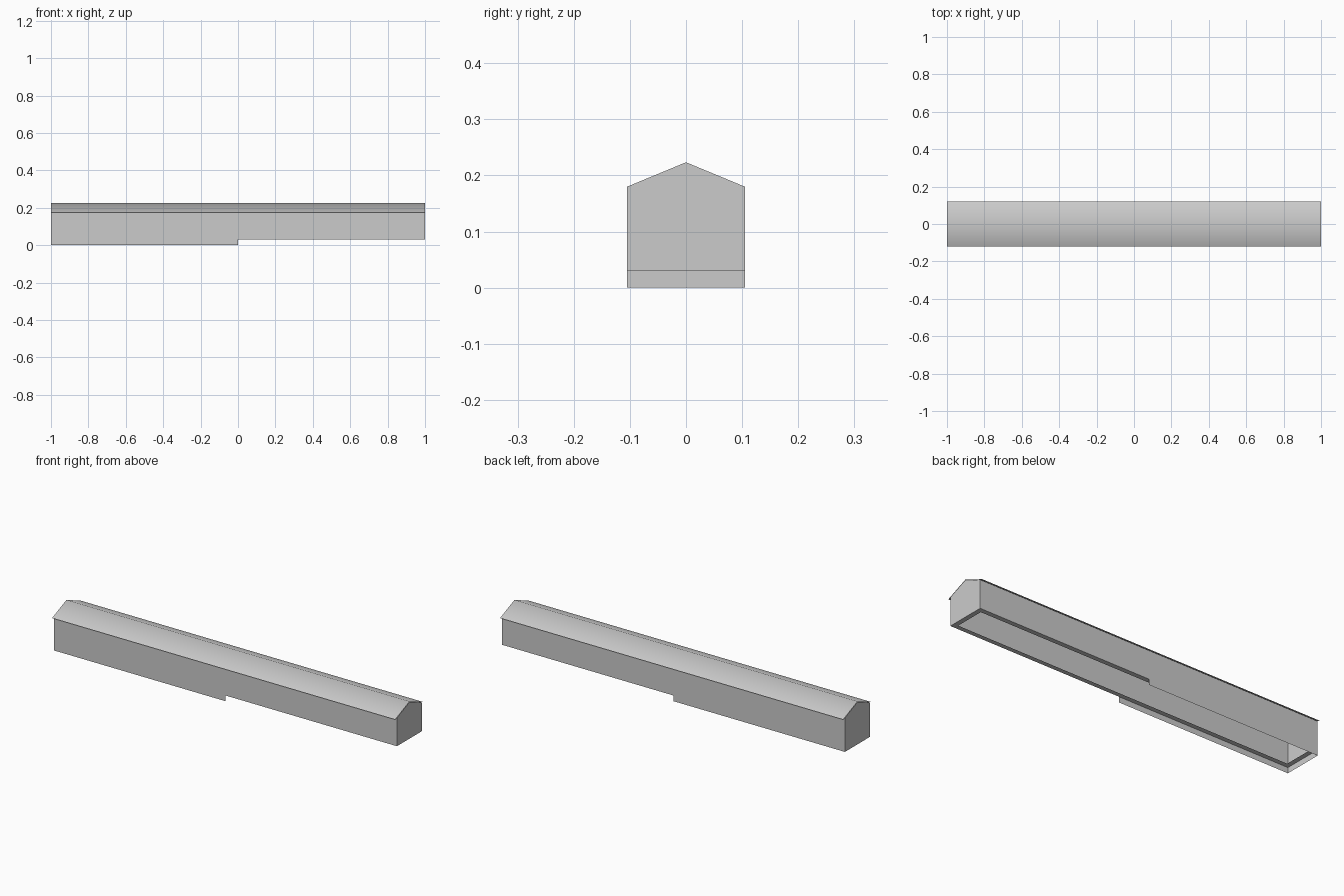
import bpy

if "Cube" in bpy.data.objects:
    bpy.data.objects.remove(bpy.data.objects["Cube"])

L = 1.0        # half length
W = 0.105      # half width of the walls
BASE = 0.03    # underside of the main hall
EAVE = 0.18
LEDGE = 0.025  # width of the rim under the walls


def add_mesh(name, verts, faces, smooth=False):
    mesh = bpy.data.meshes.new(name)
    mesh.from_pydata(verts, [], faces)
    for p in mesh.polygons:
        p.use_smooth = smooth
    obj = bpy.data.objects.new(name, mesh)
    bpy.context.collection.objects.link(obj)
    return obj


def rect(x0, x1, y, z):
    return [(x0, -y, z), (x1, -y, z), (x1, y, z), (x0, y, z)]


# walls: house-shaped outline at each end, open underneath
outline = [(-W, BASE), (W, BASE), (W, EAVE), (0, 0.2235), (-W, EAVE)]
verts = [(x, y, z) for x in (-L, L) for y, z in outline]
add_mesh("walls", verts, [(4, 3, 2, 1, 0), (5, 6, 7, 8, 9),
                          (1, 2, 7, 6), (4, 0, 5, 9)])

# roof: two softly shaded thin slopes overhanging the long walls, in two bays
slope = [(-0.12, 0.176), (0, 0.226), (0.12, 0.176)]
verts = [(x, y, z) for x in (-L, 0, L) for y, z in slope]
faces = [(b + s, b + 3 + s, b + 4 + s, b + 1 + s) for b in (0, 3) for s in (0, 1)]
add_mesh("roof", verts, faces, smooth=True)

# flat rim running round the open underside
verts = rect(-L, L, W, BASE) + rect(-L + LEDGE, L - LEDGE, W - LEDGE, BASE)
add_mesh("base_rim", verts,
         [(i, i + 4, (i + 1) % 4 + 4, (i + 1) % 4) for i in range(4)])

# low skirt below one half of the hall, open towards the other half
verts = rect(-L, 0, W, 0) + rect(-L, 0, W, BASE)
add_mesh("foundation_skirt", verts, [(0, 1, 5, 4), (2, 3, 7, 6), (3, 0, 4, 7)])
